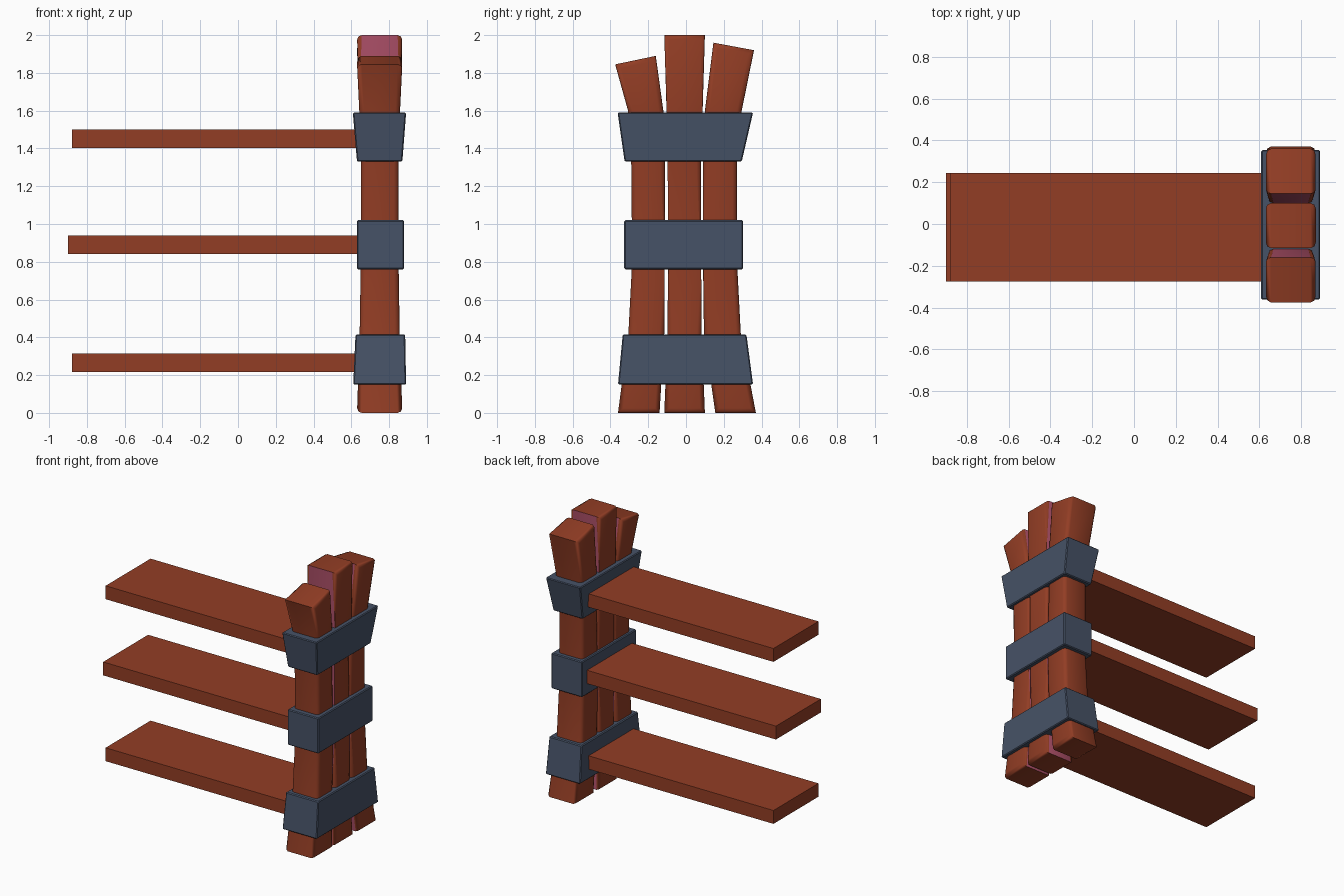
import bpy, bmesh, math

if "Cube" in bpy.data.objects:
    bpy.data.objects.remove(bpy.data.objects["Cube"])


def material(name, rgb):
    m = bpy.data.materials.new(name)
    m.diffuse_color = (*rgb, 1)
    m.use_nodes = True
    m.node_tree.nodes["Principled BSDF"].inputs["Base Color"].default_value = m.diffuse_color
    return m


WOOD = material("red_brown_wood", (0.29, 0.047, 0.018))
SLATE = material("slate_strap", (0.062, 0.085, 0.135))
PINK = material("pink_inner_wood", (0.42, 0.08, 0.14))
CX = 0.75  # x centre of the post bundle


def finish(name, bm, mats, smooth=False):
    bmesh.ops.recalc_face_normals(bm, faces=bm.faces)
    me = bpy.data.meshes.new(name)
    bm.to_mesh(me)
    bm.free()
    for m in mats:
        me.materials.append(m)
    ob = bpy.data.objects.new(name, me)
    bpy.context.collection.objects.link(ob)
    if smooth:
        bpy.context.view_layer.objects.active = ob
        ob.select_set(True)
        bpy.ops.object.shade_smooth_by_angle(angle=math.radians(50))
        ob.select_set(False)
    return ob


def loft(rings):
    """Closed solid through four-corner rings."""
    bm = bmesh.new()
    vs = [[bm.verts.new(c) for c in r] for r in rings]
    for a, b in zip(vs, vs[1:]):
        for i in range(4):
            j = (i + 1) % 4
            bm.faces.new((a[i], a[j], b[j], b[i]))
    bm.faces.new(vs[0][::-1])
    bm.faces.new(vs[-1])
    return bm, vs


def post(name, stations, inner_sides):
    # station: (y0, z0, y1, z1, half width in x)
    bm, vs = loft([[(CX - h, y0, z0), (CX + h, y0, z0),
                    (CX + h, y1, z1), (CX - h, y1, z1)]
                   for y0, z0, y1, z1, h in stations])
    edges = [bm.edges.get((a[i], b[i])) for a, b in zip(vs, vs[1:]) for i in range(4)]
    for r in (vs[0], vs[-1]):  # end edges running along y
        edges += [bm.edges.get((r[1], r[2])), bm.edges.get((r[3], r[0]))]
    bmesh.ops.bevel(bm, geom=edges, offset=0.025, segments=2, profile=0.5, affect='EDGES')
    bmesh.ops.recalc_face_normals(bm, faces=bm.faces)
    # sides facing a neighbouring post are pink
    for f in bm.faces:
        if any(f.normal.y * s > 0.94 for s in inner_sides):
            f.material_index = 1
    finish(name, bm, [WOOD, PINK], True)


# Three bundled posts, flaring at both ends
post("post_front", [(-.36, 0, -.14, 0, .12), (-.305, .42, -.115, .42, .106),
                    (-.285, .8, -.113, .8, .1), (-.29, 1.33, -.11, 1.33, .1),
                    (-.307, 1.6, -.12, 1.6, .108), (-.375, 1.845, -.16, 1.89, .12)], (1,))
post("post_middle", [(-.115, 0, .10, 0, .12), (-.098, .42, .083, .42, .106),
                     (-.095, .8, .08, .8, .1), (-.097, 1.33, .08, 1.33, .1),
                     (-.103, 1.6, .088, 1.6, .108), (-.115, 2, .10, 2, .12)], (1, -1))
post("post_back", [(.155, 0, .37, 0, .12), (.095, .42, .29, .42, .106),
                   (.09, .8, .27, .8, .1), (.09, 1.33, .27, 1.33, .1),
                   (.10, 1.6, .295, 1.6, .108), (.145, 1.96, .36, 1.92, .12)], (-1,))


# Straps: (y0, y1, x0, x1) at bottom and top
def strap(name, zb, b, zt, t):
    bm, _ = loft([[(x0, y0, z), (x1, y0, z), (x1, y1, z), (x0, y1, z)]
                  for z, (y0, y1, x0, x1) in ((zb, b), (zt, t))])
    bmesh.ops.bevel(bm, geom=bm.edges[:], offset=0.006, segments=1, affect='EDGES')
    finish(name, bm, [SLATE])


strap("strap_lower", .15, (-.36, .355, .61, .89), .415, (-.335, .32, .622, .885))
strap("strap_middle", .76, (-.327, .303, .63, .88), 1.02, (-.327, .303, .63, .88))
strap("strap_upper", 1.33, (-.325, .295, .63, .87), 1.59, (-.362, .355, .608, .89))

# Planks
for name, x0, z0 in (("plank_lower", -.88, .217), ("plank_middle", -.90, .84),
                     ("plank_upper", -.88, 1.403)):
    bm, _ = loft([[(x0, -.275, z), (.66, -.275, z), (.66, .245, z), (x0, .245, z)]
                  for z in (z0, z0 + .098)])
    finish(name, bm, [WOOD])
